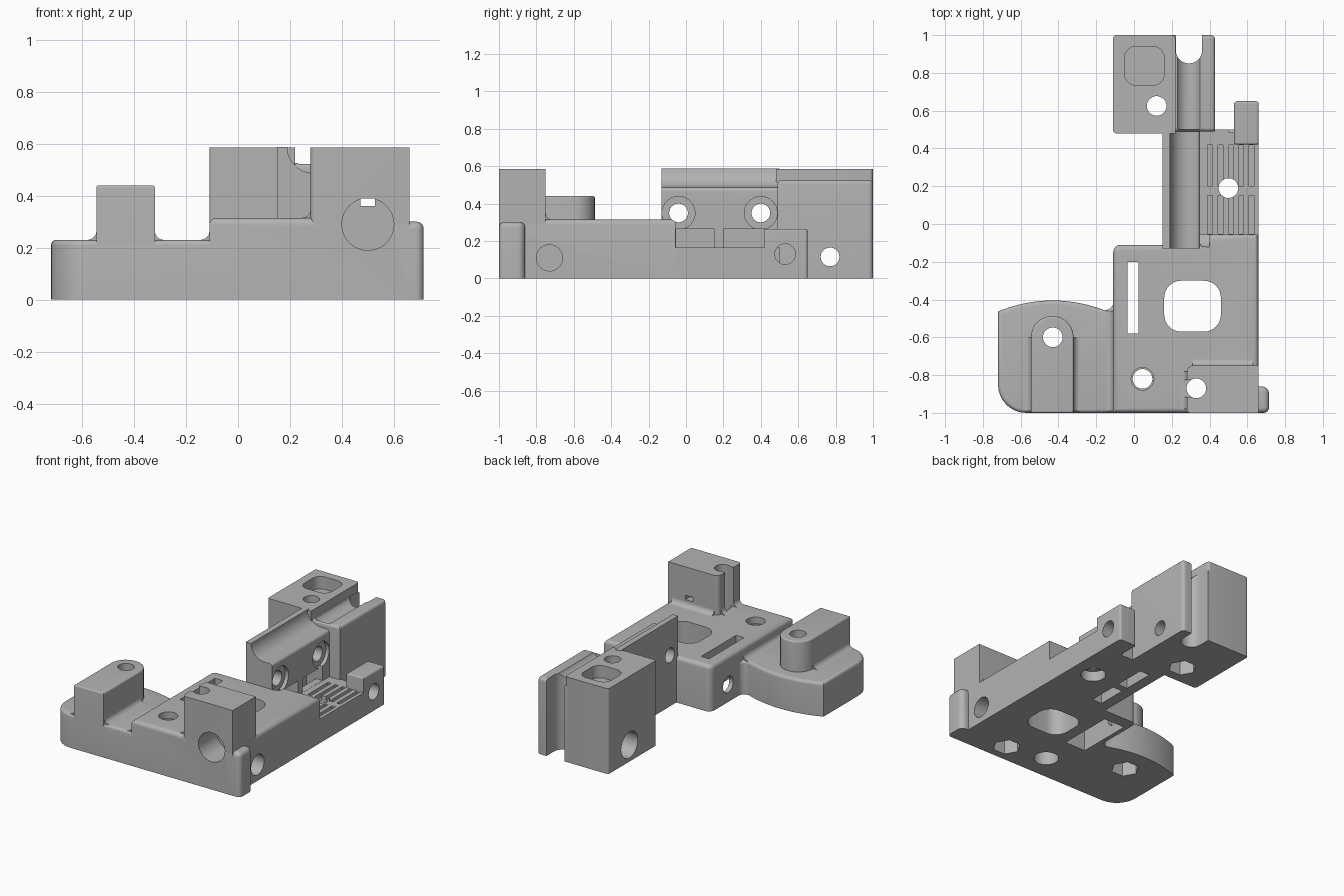
import bpy, bmesh, math
from mathutils import Vector

if "Cube" in bpy.data.objects:
    bpy.data.objects.remove(bpy.data.objects["Cube"])

grey = bpy.data.materials.new("plain grey")
grey.use_nodes = True
grey.diffuse_color = (0.45, 0.45, 0.45, 1)
grey.node_tree.nodes["Principled BSDF"].inputs["Base Color"].default_value = grey.diffuse_color

scene = bpy.context.scene
cutters = bpy.data.collections.new("cutters")
scene.collection.children.link(cutters)
parts = []


def rounded(points, steps=8):
    """Replace each corner (a, b, r) by an arc of radius r."""
    out, n = [], len(points)
    for i, p in enumerate(points):
        c = Vector(p[:2])
        if len(p) < 3:
            out.append(c)
            continue
        u = (Vector(points[i - 1][:2]) - c).normalized()
        v = (Vector(points[(i + 1) % n][:2]) - c).normalized()
        for k in range(steps + 1):
            a = k / steps * math.pi / 2
            out.append(c + p[2] * (u * (1 - math.sin(a)) + v * (1 - math.cos(a))))
    return out


def prism(name, points, lo, hi, axis="Z", top=0, cut=False):
    """Extrude an outline along an axis, optionally rounding its top rim."""
    place = {"Z": lambda p, h: (p.x, p.y, h),
             "Y": lambda p, h: (p.x, h, p.y),
             "X": lambda p, h: (h, p.x, p.y)}[axis]
    outline = rounded(points)
    bm = bmesh.new()
    low = [bm.verts.new(place(p, lo)) for p in outline]
    high = [bm.verts.new(place(p, hi)) for p in outline]
    bm.faces.new(low)
    rim = bm.faces.new(high)
    for i in range(len(low)):
        bm.faces.new((low[i - 1], low[i], high[i], high[i - 1]))
    bmesh.ops.recalc_face_normals(bm, faces=bm.faces[:])
    if top:
        bmesh.ops.bevel(bm, geom=list(rim.edges), offset=top, segments=5,
                        profile=0.5, affect="EDGES", clamp_overlap=True)
    mesh = bpy.data.meshes.new(name)
    bm.to_mesh(mesh)
    bm.free()
    mesh.materials.append(grey)
    ob = bpy.data.objects.new(name, mesh)
    if cut:
        ob.hide_render = True
        cutters.objects.link(ob)
    else:
        scene.collection.objects.link(ob)
        parts.append(ob)
    return ob


def rect(a0, a1, b0, b1, r=None):
    pts = [(a0, b0), (a1, b0), (a1, b1), (a0, b1)]
    return [p + (r,) for p in pts] if r else pts


def hole(a, b, r, lo, hi, axis="Z", sides=40):
    ring = [(a + r * math.cos(math.tau * i / sides), b + r * math.sin(math.tau * i / sides))
            for i in range(sides)]
    prism("hole_cutter", ring, lo, hi, axis, cut=True)


def pocket(outline, lo, hi, axis="Z"):
    prism("pocket_cutter", outline, lo, hi, axis, cut=True)


def fillet(name, a, b, side, lo, hi, axis="Y", r=0.035):
    """Concave strip in the corner between a floor and a wall."""
    e, s = 0.02, side * r
    prism(name, [(a - side * e, b - e), (a + s, b - e), (a + s, b),
                 (a, b, r * 0.98), (a, b + r), (a - side * e, b + r)], lo, hi, axis)


# Side wing with a curved rear edge, and its upright boss
arc = [(-0.70 + 0.54 * i / 12, -0.405 - 0.05 * (i / 6 - 1) ** 2) for i in range(13)]
prism("side_wing", [(-0.72, -1, 0.15), (-0.72, -0.465)] + arc
      + [(-0.112, -0.46, 0.045), (-0.108, -0.38), (0, -0.38), (0, -1)], 0, 0.23, top=0.028)
prism("wing_boss", [(-0.545, -1), (-0.32, -1), (-0.32, -0.487, 0.112), (-0.545, -0.487, 0.112)],
      0, 0.44, top=0.03)
fillet("boss_left_fillet", -0.545, 0.23, -1, -0.99, -0.6)
fillet("boss_right_fillet", -0.32, 0.23, 1, -0.99, -0.6)

# Main plate and front tower
prism("main_plate", [(-0.11, -1), (0.66, -1), (0.66, -0.055), (0.35, -0.055), (0.35, -0.11),
                     (-0.11, -0.11, 0.04)], 0, 0.315, top=0.03)
fillet("plate_step_fillet", -0.11, 0.23, -1, -0.99, -0.46)
prism("front_tower", [(0.28, -1, 0.02), (0.66, -1), (0.66, -0.75), (0.28, -0.75, 0.03)], 0, 0.585)
fillet("tower_side_fillet", 0.28, 0.315, -1, -0.98, -0.78)
fillet("tower_rear_fillet", -0.75, 0.315, 1, 0.31, 0.63, "X")
prism("corner_lug", [(0.6, -1), (0.715, -1, 0.03), (0.715, -0.86, 0.04), (0.6, -0.86)],
      0, 0.30, top=0.028)

# Upright wall with a concave upper channel
channel = [(0.29 - 0.1 * math.cos(a), 0.587 - 0.1 * math.sin(a))
           for a in (math.pi / 2 * i / 12 for i in range(13))]
prism("channel_wall", [(0.15, 0), (0.35, 0), (0.35, 0.487, 0.02)] + channel[::-1]
      + [(0.15, 0.587)], -0.13, 0.5, "Y")

# Belt deck with rear stops
prism("belt_deck", rect(0.15, 0.66, -0.2, 0.5), 0, 0.165)
prism("rear_stop", [(0.53, 0.42), (0.66, 0.42), (0.66, 0.65, 0.015), (0.53, 0.65, 0.015)],
      0, 0.265, top=0.012)
prism("rear_ledge", rect(0.35, 0.54, 0.42, 0.635), 0, 0.22, top=0.02)

# Rear block and its slotted clamp
prism("rear_block", [(-0.11, 0.48, 0.015), (0.22, 0.48), (0.22, 1, 0.02), (-0.11, 1, 0.015)],
      0, 0.585)
prism("rear_clamp", [(0.15, 0.49), (0.43, 0.49), (0.43, 1, 0.025), (0.2, 1), (0.2, 0.96), (0.15, 0.96)],
      0, 0.525, top=0.02)
pocket([(0.222, 1.1), (0.222, 0.85, 0.068), (0.36, 0.85, 0.068), (0.36, 1.1)], -0.1, 0.7)
hole(0.29, 0.56, 0.069, 0.501, 1.1, "Y")

# Vertical bolt holes, each with a nut trap or counterbore below
for x, y, sides, r, depth in [(-0.43, -0.6, 6, 0.09, 0.1), (0.33, -0.87, 6, 0.09, 0.1),
                              (0.12, 0.625, 6, 0.09, 0.1), (0.045, -0.82, 40, 0.08, 0.1),
                              (0.5, 0.19, 40, 0.08, 0.07)]:
    hole(x, y, 0.052, -0.1, 0.7)
    hole(x, y, r, -0.1, depth, sides=sides)
hole(0.045, -0.82, 0.06, 0.27, 0.4)

# Openings through the main plate
pocket(rect(0.16, 0.46, -0.57, -0.30, 0.09), -0.1, 0.4)
pocket(rect(-0.035, 0.025, -0.58, -0.2), -0.1, 0.4)
pocket(rect(-0.08, 0.08, -0.585, -0.195), -0.1, 0.17)
hole(-0.3, 0.12, 0.055, -0.2, -0.04, "X")

# Tower bore, spy hole and cable channel
hole(0.5, 0.29, 0.1, -1.1, -0.8, "Y")
pocket(rect(0.472, 0.528, 0.36, 0.39), -1.1, -0.6, "Y")
pocket(rect(0.2, 0.34, -0.915, -0.825), 0.316, 0.7)

# Sideways bores
hole(-0.73, 0.11, 0.07, 0.4, 0.8, "X")
hole(0.53, 0.13, 0.055, 0.5, 0.8, "X")
hole(0.77, 0.115, 0.05, -0.3, 0.6, "X")
hole(0.77, 0.115, 0.09, -0.3, 0.02, "X")
for y in (-0.04, 0.4):
    hole(y, 0.35, 0.05, 0, 0.5, "X")
    hole(y, 0.35, 0.088, 0.325, 0.4, "X")

# Belt passages under the wall, floor slots and tooth grooves
for y0, y1 in ((-0.054, 0.15), (0.2, 0.419)):
    pocket(rect(0.23, 0.36, y0, y1), 0.166, 0.265)
    pocket(rect(0.225, 0.3, y0, y1), -0.1, 0.2)
    for i in range(5):
        x = 0.39 + 0.055 * i
        pocket(rect(x, x + 0.025, y0, y1), 0.135, 0.2)

# Rear block top recess
pocket(rect(-0.05, 0.16, 0.735, 0.94, 0.06), 0.5, 0.7)

# Apply all cuts to every part, then drop the cutters
for ob in parts:
    cut = ob.modifiers.new("cuts", "BOOLEAN")
    cut.operation = "DIFFERENCE"
    cut.operand_type = "COLLECTION"
    cut.collection = cutters
    cut.solver = "EXACT"
graph = bpy.context.evaluated_depsgraph_get()
results = [bpy.data.meshes.new_from_object(ob.evaluated_get(graph)) for ob in parts]
for ob, mesh in zip(parts, results):
    ob.modifiers.clear()
    ob.data = mesh
    mesh.materials.clear()
    mesh.materials.append(grey)
    for poly in mesh.polygons:
        poly.material_index = 0
for ob in list(cutters.objects):
    bpy.data.objects.remove(ob)
bpy.data.collections.remove(cutters)

for ob in bpy.context.selected_objects:
    ob.select_set(False)
for ob in parts:
    ob.select_set(True)
bpy.context.view_layer.objects.active = parts[0]
bpy.ops.object.shade_smooth_by_angle(angle=math.radians(35))
